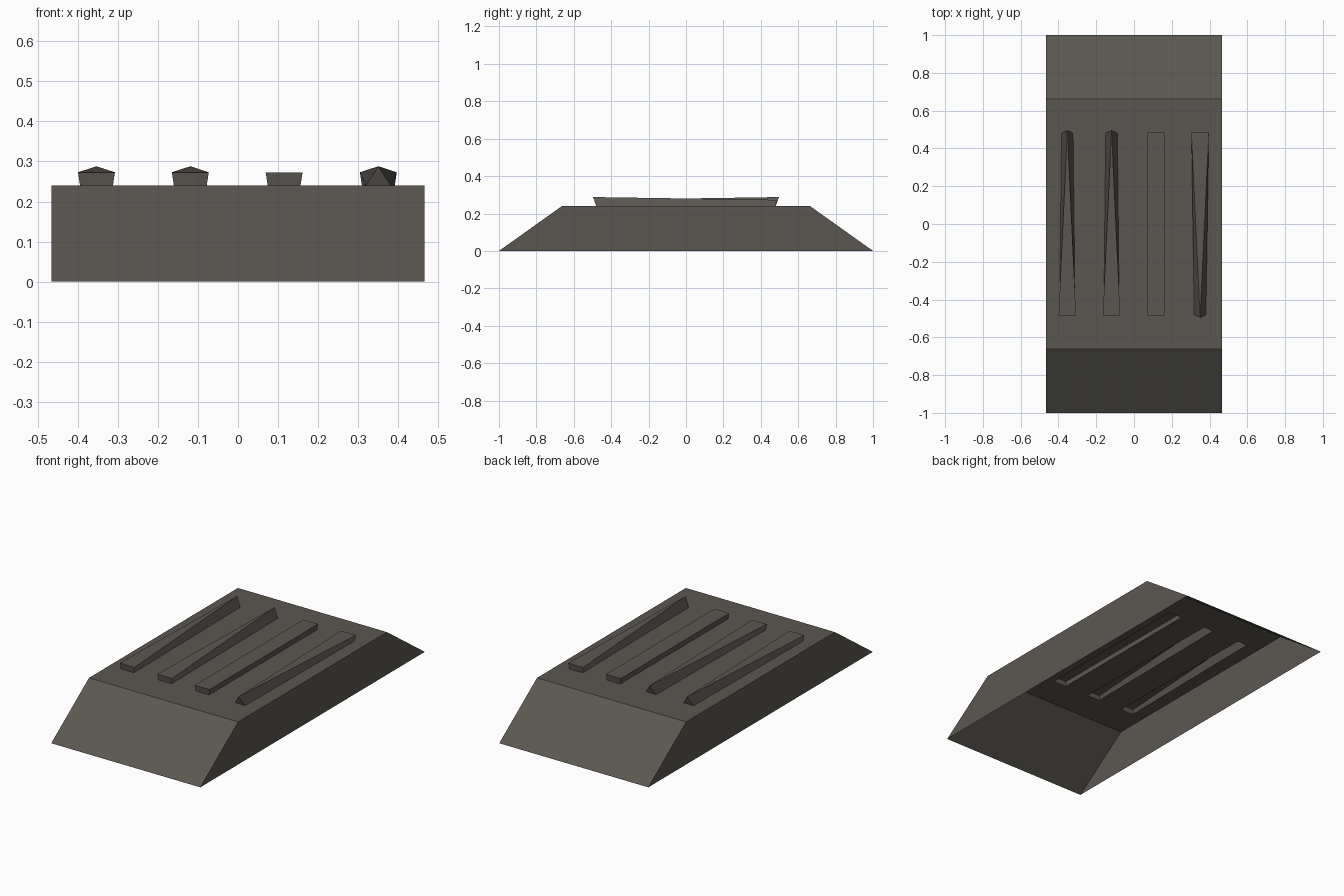
import bpy, bmesh
from mathutils import Vector

if "Cube" in bpy.data.objects:
    bpy.data.objects.remove(bpy.data.objects["Cube"])

HALF_W, HALF_L, FOLD, TOP = 0.465, 1.0, 0.663, 0.24
RIB_BASE_Y, RIB_TOP = 0.48, 0.273

grey = bpy.data.materials.new("dark warm grey")
grey.diffuse_color = (0.105, 0.097, 0.083, 1)
grey.use_nodes = True
grey.node_tree.nodes["Principled BSDF"].inputs["Base Color"].default_value = grey.diffuse_color


def make_object(name, faces, center):
    """Build an open shell from corner lists, facing away from center."""
    bm = bmesh.new()
    for corners in faces:
        bm.faces.new([bm.verts.new(c) for c in corners])
    bmesh.ops.remove_doubles(bm, verts=bm.verts, dist=1e-5)
    bm.normal_update()
    for f in bm.faces:
        if f.normal.dot(f.calc_center_median() - Vector(center)) < 0:
            f.normal_flip()
    mesh = bpy.data.meshes.new(name)
    bm.to_mesh(mesh)
    bm.free()
    mesh.materials.append(grey)
    obj = bpy.data.objects.new(name, mesh)
    bpy.context.collection.objects.link(obj)


def rib(name, x, front_peaked, back_peaked):
    """Hollow rib; each end is either a flared box or a peaked triangle."""
    ends = []
    for side, peaked in ((-1, front_peaked), (1, back_peaked)):
        half = 0.031 if peaked else 0.041
        y = side * RIB_BASE_Y
        base = [(x - half, y, TOP), (x + half, y, TOP)]
        if peaked:
            tip = (x, side * 0.497, 0.288)
            top = [tip, tip]
        else:
            top = [(x - 0.046, side * 0.484, RIB_TOP), (x + 0.046, side * 0.484, RIB_TOP)]
        ends.append((base, top))
    (fb, ft), (bb, bt) = ends
    quads = [
        [ft[0], ft[1], bt[1], bt[0]],
        [fb[0], ft[0], bt[0], bb[0]],
        [fb[1], ft[1], bt[1], bb[1]],
        [fb[0], fb[1], ft[1], ft[0]],
        [bb[0], bb[1], bt[1], bt[0]],
    ]
    # a peaked end merges two corners, so drop repeats
    make_object(name, [list(dict.fromkeys(q)) for q in quads], (x, 0, TOP))
    return fb, bb


# ribs: position, front peaked, back peaked
layout = [(-0.353, False, True), (-0.119, False, True),
          (0.115, False, False), (0.35, True, False)]
front_x, back_x = [-HALF_W], [-HALF_W]
for i, (x, fp, bp) in enumerate(layout):
    fb, bb = rib(f"rib_{i + 1}", x, fp, bp)
    front_x += [p[0] for p in fb]
    back_x += [p[0] for p in bb]
front_x.append(HALF_W)
back_x.append(HALF_W)

# sloped ends and side walls, open underneath
W, L, F, Y = HALF_W, HALF_L, FOLD, RIB_BASE_Y
shell = []
for s in (-1, 1):
    shell.append([(-W, s * L, 0), (W, s * L, 0), (W, s * F, TOP), (-W, s * F, TOP)])
    shell.append([(s * W, -L, 0), (s * W, L, 0), (s * W, F, TOP), (s * W, -F, TOP)])
# top plate strips, with an opening under each rib
for j in range(len(front_x) - 1):
    f0, f1, b0, b1 = front_x[j], front_x[j + 1], back_x[j], back_x[j + 1]
    shell.append([(f0, -F, TOP), (f1, -F, TOP), (f1, -Y, TOP), (f0, -Y, TOP)])
    shell.append([(b0, Y, TOP), (b1, Y, TOP), (b1, F, TOP), (b0, F, TOP)])
    if j % 2 == 0:
        shell.append([(f0, -Y, TOP), (f1, -Y, TOP), (b1, Y, TOP), (b0, Y, TOP)])
make_object("ramp_body", shell, (0, 0, 0))
